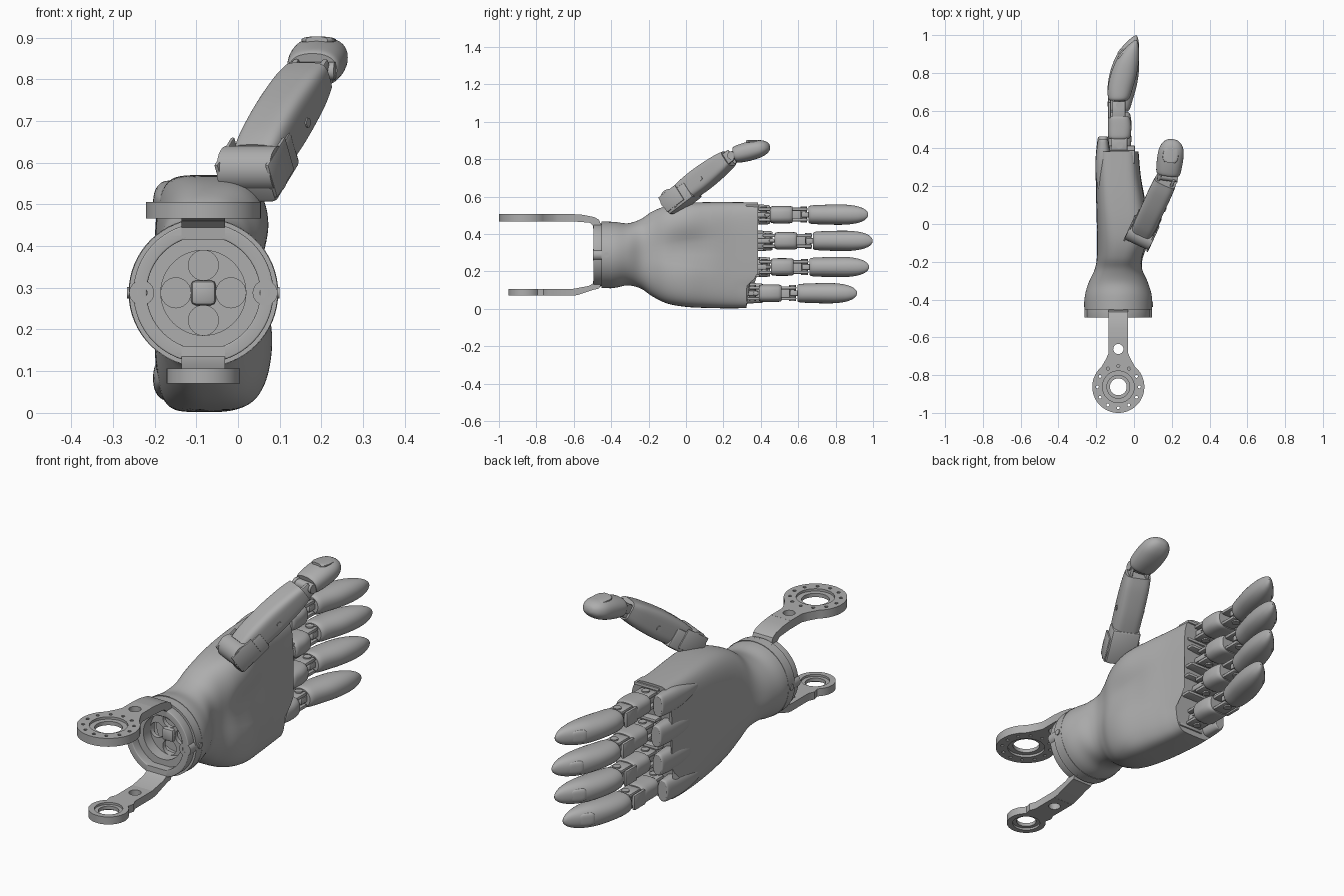
import bpy, bmesh
from math import sin, cos, pi, radians, exp, copysign
from mathutils import Matrix, Vector

old = bpy.data.objects.get("Cube")
if old:
    bpy.data.objects.remove(old)

grey = bpy.data.materials.new("satin_grey")
grey.use_nodes = True
grey.diffuse_color = (0.42, 0.42, 0.42, 1)
grey.node_tree.nodes["Principled BSDF"].inputs["Base Color"].default_value = grey.diffuse_color

CX, CZ = -0.083, 0.288                      # wrist axis
FRONT = Matrix.Rotation(pi / 2, 4, "X")     # plate facing the front
SIDE = Matrix(((0, 0, 1, 0), (1, 0, 0, 0), (0, 1, 0, 0), (0, 0, 0, 1)))  # profile in y, z


def finish(name, bm, matrix=Matrix(), sharp=0.6):
    """Turn a bmesh into a smooth object with sharp hard edges."""
    bmesh.ops.remove_doubles(bm, verts=bm.verts, dist=1e-5)
    bmesh.ops.recalc_face_normals(bm, faces=bm.faces)
    for f in bm.faces:
        f.smooth = True
    for e in bm.edges:
        e.smooth = len(e.link_faces) == 2 and e.calc_face_angle() < sharp
    mesh = bpy.data.meshes.new(name)
    bm.to_mesh(mesh)
    bm.free()
    mesh.materials.append(grey)
    ob = bpy.data.objects.new(name, mesh)
    ob.matrix_world = matrix
    bpy.context.scene.collection.objects.link(ob)
    return ob


def spline(keys, steps):
    """Catmull-Rom through a list of equal-length tuples."""
    out = []
    for i in range(len(keys) - 1):
        a, b, c, d = (keys[max(0, min(len(keys) - 1, j))] for j in range(i - 1, i + 3))
        for s in range(steps):
            t = s / steps
            out.append([q + t / 2 * (r - p + t * (2 * p - 5 * q + 4 * r - u + t * (3 * (q - r) + u - p)))
                        for p, q, r, u in zip(a, b, c, d)])
    return out + [list(keys[-1])]


def loft(name, keys, matrix=Matrix(), steps=5, n=48, warp=None, open_start=False):
    """Skin of rounded sections along y; key = y, x0, x1, z0, z1, squareness."""
    bm = bmesh.new()
    rings = []
    for y, x0, x1, z0, z1, p in spline(keys, steps):
        ring = []
        for k in range(n):
            c, s = cos(2 * pi * k / n), sin(2 * pi * k / n)
            v = Vector(((x0 + x1) / 2 + (x1 - x0) / 2 * copysign(abs(c) ** (2 / p), c), y,
                        (z0 + z1) / 2 + (z1 - z0) / 2 * copysign(abs(s) ** (2 / p), s)))
            ring.append(bm.verts.new(warp(v) if warp else v))
        rings.append(ring)
    for a, b in zip(rings, rings[1:]):
        for k in range(n):
            bm.faces.new((a[k], a[k - 1], b[k - 1], b[k]))
    if not open_start:
        bm.faces.new(rings[0])
    bm.faces.new(rings[-1])
    return finish(name, bm, matrix)


def circle(r, x=0, y=0, n=48):
    return [(x + r * cos(2 * pi * k / n), y + r * sin(2 * pi * k / n)) for k in range(n)]


def plate(name, loops, thick, matrix, bevel=0.0):
    """Flat outline with holes, thickened about its plane."""
    cu = bpy.data.curves.new(name, "CURVE")
    cu.dimensions, cu.fill_mode = "2D", "BOTH"
    cu.extrude, cu.bevel_depth, cu.offset = thick / 2 - bevel, bevel, -bevel
    for pts in loops:
        sp = cu.splines.new("POLY")
        sp.points.add(len(pts) - 1)
        for p, (x, y) in zip(sp.points, pts):
            p.co = (x, y, 0, 1)
        sp.use_cyclic_u = True
    tmp = bpy.data.objects.new(name, cu)
    bpy.context.scene.collection.objects.link(tmp)
    dg = bpy.context.evaluated_depsgraph_get()
    mesh = bpy.data.meshes.new_from_object(tmp.evaluated_get(dg))
    bm = bmesh.new()
    bm.from_mesh(mesh)
    bpy.data.objects.remove(tmp)
    bpy.data.meshes.remove(mesh)
    return finish(name, bm, matrix)


def box(name, lo, hi, matrix=Matrix(), bevel=0.006):
    bm = bmesh.new()
    bmesh.ops.create_cube(bm, size=1)
    for v in bm.verts:
        v.co = [l + (h - l) * (c + 0.5) for l, h, c in zip(lo, hi, v.co)]
    bmesh.ops.bevel(bm, geom=bm.edges[:], offset=bevel, segments=2, profile=0.5, affect="EDGES")
    return finish(name, bm, matrix)


def rod(name, centre, r, length, matrix=Matrix(), n=24):
    return plate(name, [circle(r, n=n)], length, matrix @ Matrix.Translation(centre))


# palm and cuff in one skin, hollowed between the two pads
def palm_warp(v):
    if v.x > -0.04:
        v.x -= 0.035 * exp(-((v.z - 0.33) / 0.09) ** 2 - (v.y / 0.14) ** 2)
    if v.y > 0.25:
        v.y -= (v.y - 0.25) * 0.45 * max(0, min(1, (0.18 - v.z) / 0.06))
    return v


loft("palm", [(-0.45, -0.261, 0.095, 0.11, 0.466, 2), (-0.38, -0.26, 0.094, 0.112, 0.464, 2),
              (-0.31, -0.24, 0.074, 0.125, 0.457, 2.1), (-0.24, -0.208, 0.045, 0.107, 0.48, 2.3),
              (-0.18, -0.197, 0.05, 0.066, 0.52, 2.6), (-0.1, -0.195, 0.078, 0.028, 0.55, 3),
              (0, -0.197, 0.085, 0.01, 0.565, 3.5), (0.12, -0.2, 0.062, 0.004, 0.57, 4),
              (0.25, -0.2, 0.037, 0.002, 0.57, 4.5), (0.385, -0.195, 0.024, 0.004, 0.568, 5)],
     n=96, warp=palm_warp, open_start=True)

# wrist socket
def front_at(y, x=CX, z=CZ):
    return Matrix.Translation((x, y, z)) @ FRONT


plate("cuff_face", [circle(0.178, n=64), circle(0.102)], 0.012, front_at(-0.447))
plate("socket_wall", [circle(0.108), circle(0.102)], 0.08, front_at(-0.41))
plate("socket_floor", [circle(0.106)] + [circle(0.036, 0.066 * cos(a), 0.066 * sin(a), 24)
                                         for a in (0, pi / 2, pi, -pi / 2)], 0.02, front_at(-0.39))
plate("socket_back", [circle(0.106)], 0.01, front_at(-0.345))
box("socket_boss", (CX - 0.03, -0.42, CZ - 0.03), (CX + 0.03, -0.38, CZ + 0.03), bevel=0.012)
plate("cuff_seam", [circle(0.1795, n=64), circle(0.17, n=64)], 0.006, front_at(-0.405))
for s in (-1, 1):
    rod("cuff_screw", (CX + s * 0.177, -0.425, CZ), 0.014, 0.012, n=16).rotation_euler = (0, pi / 2, 0)

# bracket yoke around the wrist
plate("yoke_ring", [circle(0.168, n=64), circle(0.136, n=64)], 0.045, front_at(-0.473), 0.004)
for s in (-1, 1):
    plate("yoke_boss", [circle(0.03, n=24), circle(0.013, n=16)], 0.046,
          front_at(-0.473, CX + s * 0.148))
    plate("yoke_pin_hole", [circle(0.014, n=16), circle(0.007, n=16)], 0.012,
          front_at(-0.452, CX, CZ + s * 0.148))


# bracket arms: ring end, shank and bent strap
def arm(name, r, hole, z, thick, bolts):
    w, end = 0.052, 0.262
    pts = [(r * cos(a), r * sin(a)) for a in (radians(130 + 280 * k / 48) for k in range(49))]
    pts += [(w + 0.012, r + 0.012), (w, r + 0.04), (w, end), (-w, end), (-w, r + 0.04), (-w - 0.012, r + 0.012)]
    loops = [pts, circle(hole), circle(0.027, 0, 0.2, 24)]
    loops += [circle(0.008, (r + hole) / 2 * cos(k * pi / 6), (r + hole) / 2 * sin(k * pi / 6), 10)
              for k in range(bolts)]
    at = Matrix.Translation((CX, -0.862, z))
    plate(name + "_arm", loops, thick, at)
    plate(name + "_bearing_lip", [circle(hole + 0.002), circle(hole * 0.72)], thick * 0.45, at)


arm("upper", 0.138, 0.084, 0.486, 0.04, 12)
arm("lower", 0.088, 0.062, 0.088, 0.036, 0)
strap_at = Matrix.Translation((CX, 0, 0)) @ SIDE
plate("upper_strap", [[(-0.605, 0.506), (-0.55, 0.502), (-0.49, 0.49), (-0.465, 0.475), (-0.455, 0.45),
                       (-0.455, 0.415), (-0.495, 0.415), (-0.497, 0.445), (-0.515, 0.46), (-0.605, 0.467)]],
      0.104, strap_at)
plate("lower_strap", [[(-0.605, 0.07), (-0.58, 0.073), (-0.5, 0.1), (-0.465, 0.108), (-0.455, 0.13),
                       (-0.455, 0.16), (-0.495, 0.16), (-0.497, 0.135), (-0.52, 0.122), (-0.605, 0.106)]],
      0.104, strap_at)


# fingers, index down to little
def sym(rows, p):
    return [(y, x0, x1, -h, h, p) for y, x0, x1, h in rows]


TIP = sym([(0.675, -0.13, -0.035, 0.042), (0.69, -0.138, -0.022, 0.049), (0.74, -0.138, -0.006, 0.052),
           (0.81, -0.124, 0.014, 0.054), (0.88, -0.097, 0.025, 0.053), (0.935, -0.06, 0.027, 0.045),
           (0.97, -0.027, 0.023, 0.032), (0.988, -0.005, 0.018, 0.017), (0.994, 0.005, 0.014, 0.005)], 2.2)
SHELL = sym([(0.47, -0.13, -0.028, 0.04), (0.485, -0.137, -0.018, 0.046), (0.535, -0.138, -0.014, 0.047),
             (0.575, -0.138, -0.02, 0.046), (0.59, -0.134, -0.03, 0.042)], 2.8)
HOOD = sym([(0.17, -0.185, -0.17, 0.01), (0.26, -0.201, -0.13, 0.036), (0.35, -0.203, -0.125, 0.053),
            (0.445, -0.193, -0.135, 0.052), (0.46, -0.186, -0.14, 0.046)], 2.5)

for finger, z, dy in (("index", 0.503, -0.02), ("middle", 0.363, 0.004),
                      ("ring", 0.223, -0.016), ("little", 0.083, -0.08)):
    at = Matrix.Translation((0, dy, z))
    loft(finger + "_fingertip", TIP, at, n=32)
    loft(finger + "_shell", SHELL, at, n=32)
    loft(finger + "_knuckle_hood", HOOD, Matrix.Translation((0, dy * 0.6, z)), n=32)
    nail = Matrix.Translation((-0.058, 0.928, 0)) @ Matrix.Rotation(radians(-38), 4, "Z")
    loft(finger + "_nail", [(-0.045, -0.004, 0.014, -0.02, 0.02, 2.5), (-0.03, -0.008, 0.014, -0.03, 0.03, 2.5),
                            (0.015, -0.006, 0.014, -0.028, 0.028, 2.5), (0.04, 0.002, 0.014, -0.014, 0.014, 2.5)],
         at @ nail, n=24)
    box(finger + "_knuckle_lug", (-0.11, 0.35, -0.014), (-0.045, 0.465, 0.014), at)
    box(finger + "_dorsal_cover", (-0.138, 0.58, -0.036), (-0.122, 0.665, 0.036), at)
    box(finger + "_tendon_link", (-0.06, 0.44, -0.008), (-0.04, 0.49, 0.008), at)
    box(finger + "_tip_lug", (-0.105, 0.635, -0.015), (-0.05, 0.69, 0.015), at)
    for s in (-1, 1):
        lo, hi = sorted((s * 0.02, s * 0.037))
        box(finger + "_knuckle_fork", (-0.12, 0.405, lo), (-0.035, 0.48, hi), at)
        box(finger + "_tip_fork", (-0.115, 0.58, lo), (-0.045, 0.67, hi), at)
        lo, hi = sorted((s * 0.038, s * 0.054))
        box(finger + "_palm_tab", (-0.13, 0.34, lo), (0.005, 0.412, hi), at)
    for y in (0.435, 0.65):
        rod(finger + "_axle", (-0.077, y, 0), 0.018, 0.086, at)

# thumb: hinge housing, long segment and tip
root, joint, end = Vector((0.035, -0.06, 0.585)), Vector((0.178, 0.25, 0.82)), Vector((0.205, 0.44, 0.868))


def aim(a, b):
    return Matrix.Translation(a) @ (b - a).to_track_quat("Y", "Z").to_matrix().to_4x4()


seg, tip = aim(root, joint), aim(joint, end)
loft("thumb_segment", sym([(0.03, -0.056, 0.056, 0.05), (0.09, -0.06, 0.06, 0.06), (0.2, -0.062, 0.062, 0.064),
                           (0.32, -0.062, 0.062, 0.056), (0.385, -0.058, 0.058, 0.045)], 4), seg)
box("thumb_housing", (-0.066, -0.05, -0.066), (0.066, 0.12, 0.03), seg, 0.012)
rod("thumb_root_hinge", (0, 0, 0), 0.055, 0.14, seg @ Matrix.Rotation(pi / 2, 4, "Y"))
for s in (-1, 1):
    lo, hi = sorted((s * 0.062, s * 0.072))
    box("thumb_side_cheek", (lo, -0.05, -0.05), (hi, 0.07, 0.045), seg, 0.004)
    lo, hi = sorted((s * 0.03, s * 0.046))
    box("thumb_tip_fork", (lo, 0.36, -0.036), (hi, 0.425, 0.03), seg)
    rod("thumb_segment_screw", (s * 0.0625, 0.21, -0.01), 0.012, 0.006,
        seg, 16).rotation_euler.rotate_axis("Y", pi / 2)
rod("thumb_tip_axle", (0, 0, 0), 0.022, 0.11, tip @ Matrix.Rotation(pi / 2, 4, "Y"))
loft("thumb_tip", sym([(0.012, -0.058, 0.058, 0.04), (0.03, -0.065, 0.065, 0.047), (0.09, -0.069, 0.069, 0.051),
                       (0.145, -0.066, 0.066, 0.047), (0.18, -0.052, 0.052, 0.036),
                       (0.2, -0.03, 0.03, 0.02), (0.206, -0.008, 0.008, 0.006)], 2.3), tip, n=40)
thumb_nail = tip @ Matrix.Translation((0, 0.14, 0.042)) @ Matrix.Rotation(radians(-14), 4, "X")
loft("thumb_nail", [(-0.05, -0.026, 0.026, -0.01, 0.008, 2.5), (-0.03, -0.04, 0.04, -0.01, 0.008, 2.5),
                    (0.02, -0.038, 0.038, -0.012, 0.006, 2.5), (0.045, -0.02, 0.02, -0.014, 0, 2.5)],
     thumb_nail, n=24)
